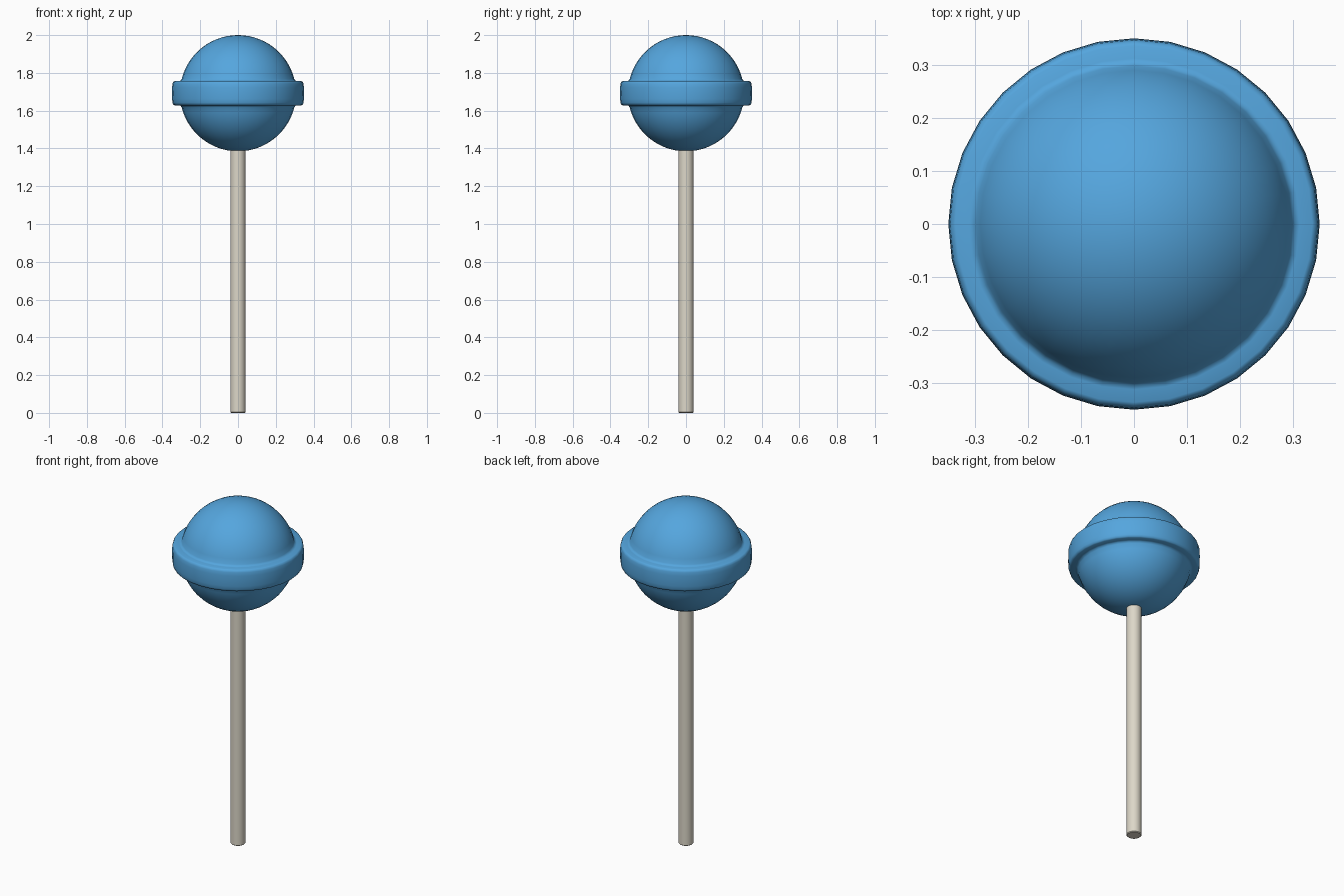
import bpy, bmesh, math

if "Cube" in bpy.data.objects:
    bpy.data.objects.remove(bpy.data.objects["Cube"])

SEG = 32


def material(name, rgb):
    m = bpy.data.materials.new(name)
    m.diffuse_color = (*rgb, 1)
    m.use_nodes = True
    m.node_tree.nodes["Principled BSDF"].inputs["Base Color"].default_value = m.diffuse_color
    return m


def lathe(name, profile, seg, mat, sharp_angle):
    """Revolve (radius, z) points, listed bottom to top, around the z axis."""
    bm = bmesh.new()
    rings = []
    for r, z in profile:
        if r < 1e-6:
            rings.append([bm.verts.new((0, 0, z))] * seg)
        else:
            rings.append([bm.verts.new((r * math.cos(2 * math.pi * i / seg),
                                        r * math.sin(2 * math.pi * i / seg), z))
                          for i in range(seg)])
    for a, b in zip(rings, rings[1:]):
        for i in range(seg):
            j = (i + 1) % seg
            bm.faces.new(list(dict.fromkeys((a[i], a[j], b[j], b[i]))))
    bmesh.ops.recalc_face_normals(bm, faces=bm.faces)
    me = bpy.data.meshes.new(name)
    bm.to_mesh(me)
    bm.free()
    me.materials.append(mat)
    ob = bpy.data.objects.new(name, me)
    bpy.context.collection.objects.link(ob)
    bpy.ops.object.select_all(action='DESELECT')
    ob.select_set(True)
    bpy.context.view_layer.objects.active = ob
    bpy.ops.object.shade_smooth_by_angle(angle=math.radians(sharp_angle))
    return ob


blue = material("candy blue", (0.09, 0.38, 0.73))
cream = material("stick cream", (0.72, 0.68, 0.58))

# Candy ball with a raised band round its middle, as one revolved profile
R, CZ = 0.3075, 1.6925
half = math.asin(0.075 / R)
STEPS = 14
upper = [(R * math.cos(t), R * math.sin(t)) for t in
         (half + (math.pi / 2 - half) * i / STEPS for i in range(STEPS + 1))]
upper[-1] = (0, R)
band = [(0.350, 0.0), (0.349, 0.030), (0.347, 0.050), (0.343, 0.060),
        (0.336, 0.064), (0.312, 0.064), (0.304, 0.067)]
half_profile = band + upper
profile = [(r, CZ - z) for r, z in reversed(half_profile)] + \
          [(r, CZ + z) for r, z in half_profile[1:]]
lathe("candy", profile, SEG, blue, 60)

# Round stick running up into the candy
lathe("stick", [(0, 0), (0.036, 0), (0.04, 0.004), (0.04, 1.45), (0, 1.45)],
      SEG, cream, 40)
